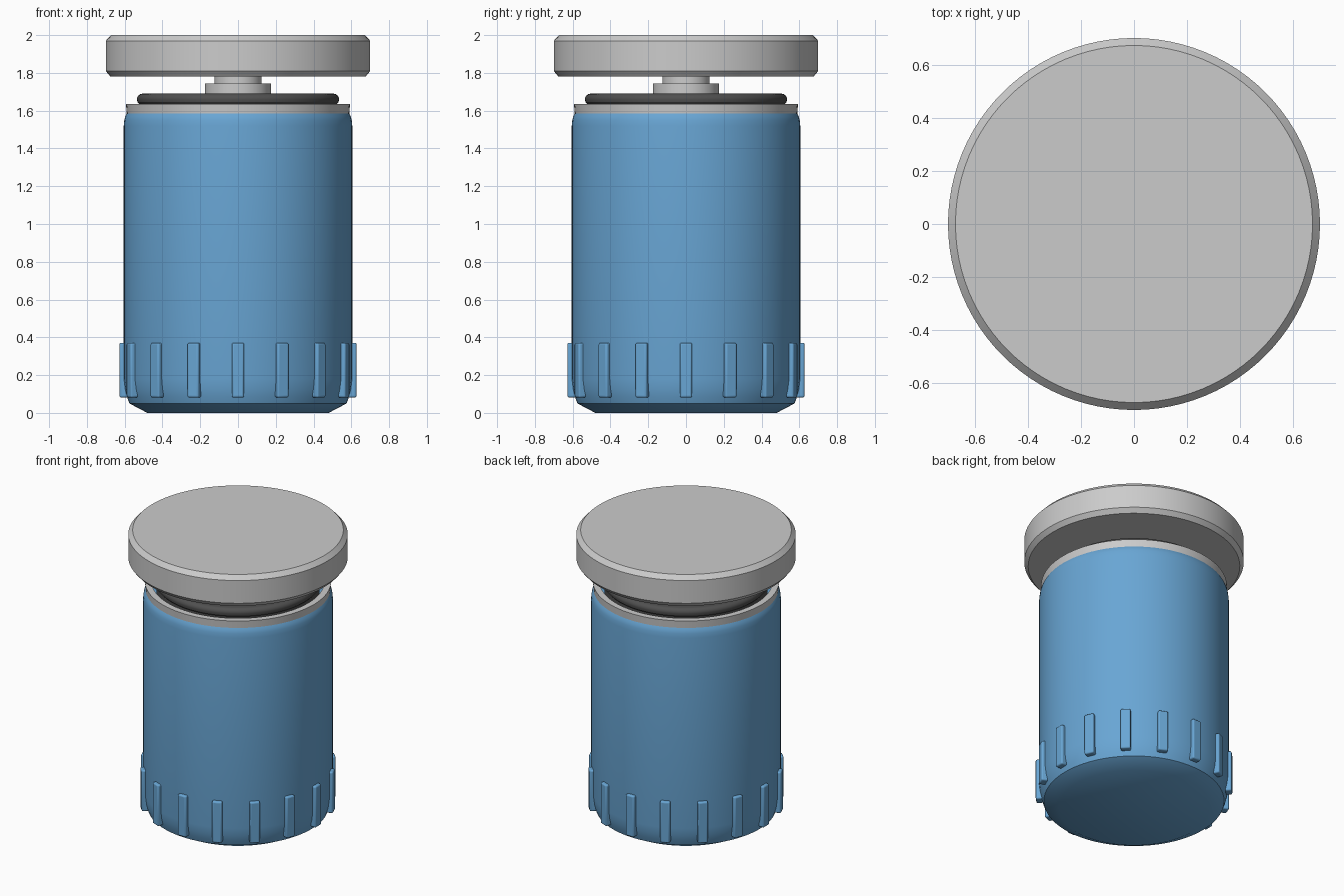
import bpy
from math import cos, sin, tau, radians

if "Cube" in bpy.data.objects:
    bpy.data.objects.remove(bpy.data.objects["Cube"])


def material(name, rgb):
    m = bpy.data.materials.new(name)
    m.diffuse_color = (*rgb, 1)
    m.use_nodes = True
    m.node_tree.nodes["Principled BSDF"].inputs["Base Color"].default_value = m.diffuse_color
    return m


blue = material("blue_paint", (0.14, 0.38, 0.66))
dark = material("dark_rubber", (0.08, 0.08, 0.08))


def finish(ob, mat=None):
    if mat:
        ob.data.materials.append(mat)
    bpy.ops.object.select_all(action='DESELECT')
    ob.select_set(True)
    bpy.context.view_layer.objects.active = ob
    bpy.ops.object.shade_smooth_by_angle(angle=radians(30))
    return ob


def lathe(name, profile, mat=None, n=96, closed=False):
    """Revolve (radius, z) points, listed bottom to top on the outside."""
    k = len(profile)
    verts = [(r * cos(tau * i / n), r * sin(tau * i / n), z)
             for r, z in profile for i in range(n)]
    faces = []
    for j in range(k if closed else k - 1):
        a, b = j * n, (j + 1) % k * n
        for i in range(n):
            h = (i + 1) % n
            faces.append((a + i, a + h, b + h, b + i))
    if not closed:
        faces += [tuple(reversed(range(n))), tuple(range((k - 1) * n, k * n))]
    me = bpy.data.meshes.new(name)
    me.from_pydata(verts, [], faces)
    ob = bpy.data.objects.new(name, me)
    bpy.context.collection.objects.link(ob)
    return finish(ob, mat)


# Painted body; its top opens into the metal neck
lathe("body", [(0.48, 0), (0.575, 0.05), (0.588, 0.085), (0.598, 0.125),
               (0.605, 0.18), (0.605, 1.52), (0.602, 1.55), (0.597, 1.57),
               (0.587, 1.588), (0.55, 1.588), (0.55, 1.55)], blue)

# Metal neck ring
lathe("neck_ring", [(0.55, 1.56), (0.587, 1.56), (0.593, 1.635),
                    (0.55, 1.635)], closed=True)

# Rubber stopper with a rounded rim
rim = [(0.505 + 0.03 * cos(t), 1.66 + 0.03 * sin(t))
       for t in (tau / 4 * i / 6 for i in range(7))]
lathe("stopper", [(0.52, 1.56), (0.52, 1.632), (0.532, 1.645)] + rim, dark)

# Stepped stem and lid
lathe("stem", [(0.175, 1.68), (0.175, 1.745), (0.125, 1.745),
               (0.125, 1.79)], n=64)
lathe("lid", [(0.675, 1.78), (0.70, 1.81), (0.70, 1.97), (0.672, 2.0)])

# Grip ribs around the base
for i in range(16):
    a = tau * i / 16
    bpy.ops.mesh.primitive_cube_add(
        size=1, location=(0.605 * cos(a), 0.605 * sin(a), 0.226),
        rotation=(0, 0, a))
    rib = bpy.context.object
    rib.name = f"grip_rib_{i + 1}"
    rib.scale = (0.045, 0.065, 0.29)
    bpy.ops.object.transform_apply(location=False, rotation=False, scale=True)
    bev = rib.modifiers.new("soft_edges", 'BEVEL')
    bev.width, bev.segments = 0.01, 3
    finish(rib, blue)
